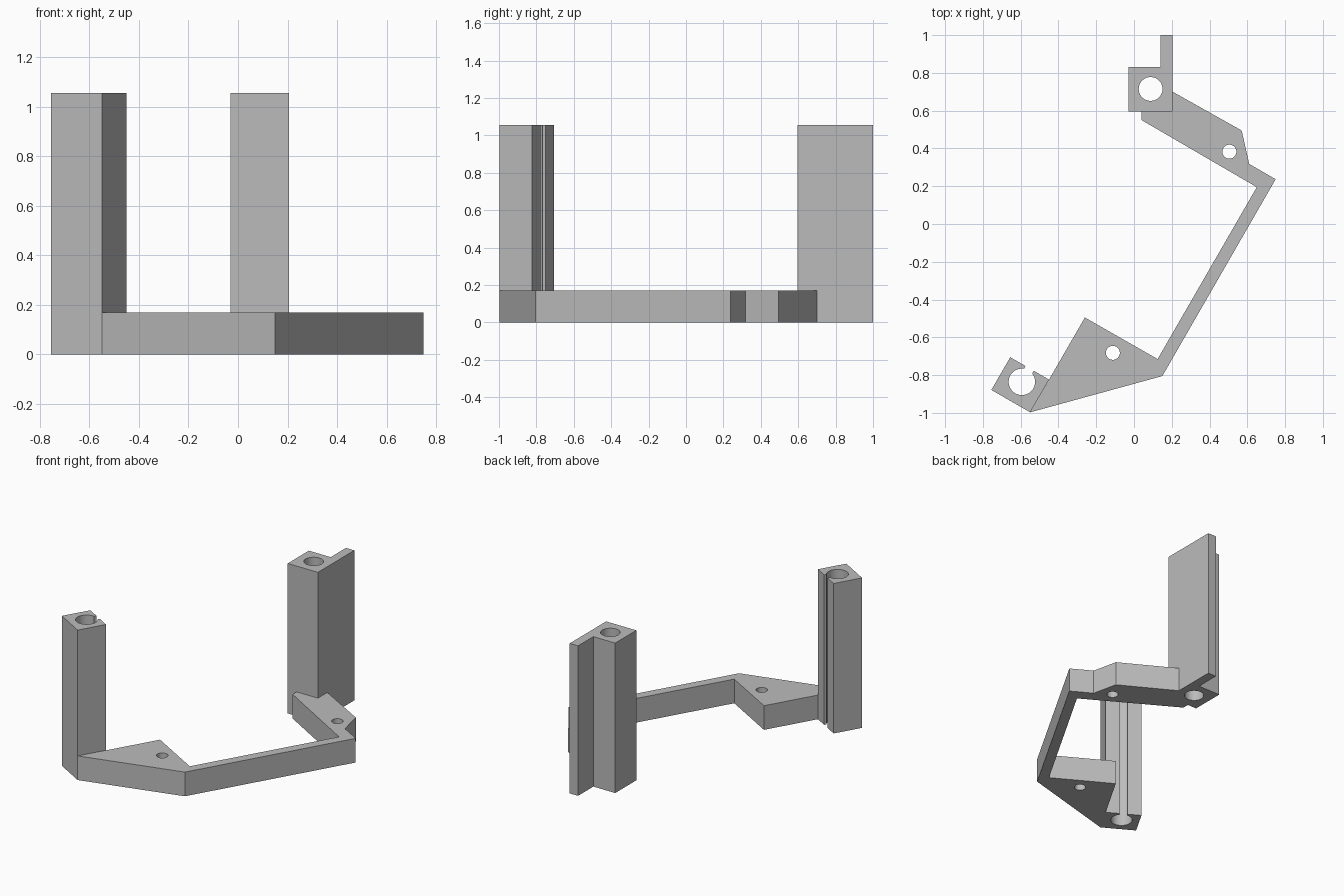
import bpy, bmesh
from math import sin, cos, pi, radians
from mathutils import Vector

cube = bpy.data.objects.get("Cube")
if cube:
    bpy.data.objects.remove(cube, do_unlink=True)

grey = bpy.data.materials.new("plain grey")
grey.use_nodes = True
colour = (0.5, 0.5, 0.5, 1)
grey.diffuse_color = colour
grey.node_tree.nodes["Principled BSDF"].inputs["Base Color"].default_value = colour


def prism(name, outline, bottom, top):
    """Extrude a flat outline straight up."""
    bm = bmesh.new()
    face = bm.faces.new([bm.verts.new((x, y, bottom)) for x, y in outline])
    new = bmesh.ops.extrude_face_region(bm, geom=[face])["geom"]
    bmesh.ops.translate(bm, vec=(0, 0, top - bottom),
                        verts=[g for g in new if isinstance(g, bmesh.types.BMVert)])
    bmesh.ops.recalc_face_normals(bm, faces=bm.faces)
    mesh = bpy.data.meshes.new(name)
    bm.to_mesh(mesh)
    bm.free()
    mesh.materials.append(grey)
    obj = bpy.data.objects.new(name, mesh)
    bpy.context.collection.objects.link(obj)
    return obj


def cut(part, outline):
    """Cut an outline right through a part."""
    cutter = prism("cutter", outline, -0.2, 1.4)
    mod = part.modifiers.new("cut", "BOOLEAN")
    mod.operation = "DIFFERENCE"
    mod.solver = "EXACT"
    mod.object = cutter
    bpy.ops.object.select_all(action="DESELECT")
    bpy.context.view_layer.objects.active = part
    part.select_set(True)
    bpy.ops.object.modifier_apply(modifier=mod.name)
    bpy.data.objects.remove(cutter, do_unlink=True)


def circle(centre, radius, sides=48):
    return [(centre[0] + radius * cos(2 * pi * i / sides),
             centre[1] + radius * sin(2 * pi * i / sides)) for i in range(sides)]


post_height, arm_height = 1.055, 0.17

# Low bracket arm with two widened screw plates
arm = prism("bracket_arm", [
    (0.04, 0.595), (0.04, 0.55), (0.65, 0.195), (0.125, -0.715),
    (-0.26, -0.495), (-0.55, -0.997), (0.15, -0.805), (0.75, 0.237),
    (0.61, 0.318), (0.57, 0.495), (0.205, 0.70), (0.205, 0.595)], 0, arm_height)
for centre in ((0.505, 0.383), (-0.112, -0.682)):
    cut(arm, circle(centre, 0.037))

# Back post with a fin and a round bore
back_post = prism("back_post", [
    (-0.03, 0.595), (0.205, 0.595), (0.205, 1.0), (0.14, 1.0),
    (0.14, 0.83), (-0.03, 0.83)], 0, post_height)
cut(back_post, circle((0.088, 0.715), 0.063))

# Front post, turned thirty degrees, with a bore opened by a slot
corner = Vector((-0.55, -0.997))
across = Vector((-cos(radians(30)), sin(radians(30))))
along = Vector((sin(radians(30)), cos(radians(30))))


def turned(u, v):
    return tuple(corner + across * u + along * v)


width, depth, bore_depth = 0.237, 0.2, 0.118
front_post = prism("front_post", [turned(0, 0), turned(width, 0),
                                  turned(width, depth), turned(0, depth)], 0, post_height)
cut(front_post, circle(turned(width / 2, bore_depth), 0.07))
slot = 0.025
cut(front_post, [turned(width / 2 - slot, bore_depth), turned(width / 2 + slot, bore_depth),
                 turned(width / 2 + slot, depth + 0.1), turned(width / 2 - slot, depth + 0.1)])

# Smooth bores, sharp corners
for part in (arm, back_post, front_post):
    bpy.ops.object.select_all(action="DESELECT")
    bpy.context.view_layer.objects.active = part
    part.select_set(True)
    bpy.ops.object.shade_smooth_by_angle(angle=radians(30))
